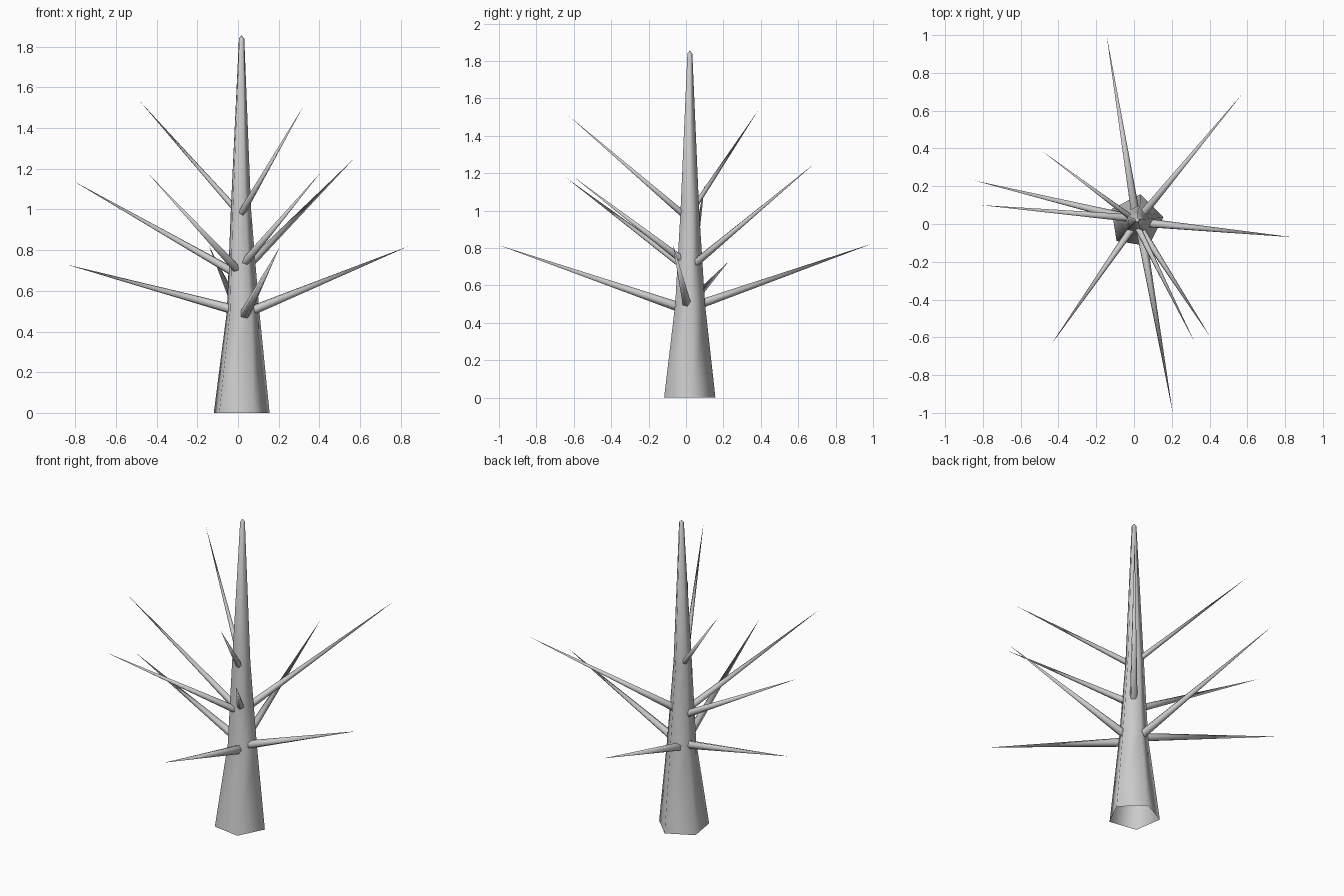
import bpy, bmesh, math
from mathutils import Vector

if "Cube" in bpy.data.objects:
    bpy.data.objects.remove(bpy.data.objects["Cube"])

SIDES = 5


def loft(name, rings, tip, phase=math.radians(9)):
    """Skin five-sided rings (centre, radius, axis) and close them on a tip point."""
    bm = bmesh.new()
    loops = []
    for centre, radius, axis in rings:
        rot = Vector((0, 0, 1)).rotation_difference(Vector(axis))
        loop = []
        for i in range(SIDES):
            a = phase + math.tau * i / SIDES
            p = rot @ Vector((math.cos(a) * radius, math.sin(a) * radius, 0))
            loop.append(bm.verts.new(Vector(centre) + p))
        loops.append(loop)
    for lo, hi in zip(loops, loops[1:]):
        for i in range(SIDES):
            j = (i + 1) % SIDES
            bm.faces.new((lo[i], lo[j], hi[j], hi[i]))
    end = bm.verts.new(tip)
    for i in range(SIDES):
        bm.faces.new((loops[-1][i], loops[-1][(i + 1) % SIDES], end))
    for f in bm.faces:
        f.smooth = True
    mesh = bpy.data.meshes.new(name)
    bm.to_mesh(mesh)
    bm.free()
    obj = bpy.data.objects.new(name, mesh)
    bpy.context.collection.objects.link(obj)
    return obj


# Trunk: open underneath, tapering to a small blunt point
up = (0, 0, 1)
loft("trunk", [((0.011, 0.013, 0), 0.146, up),
               ((0.021, 0.018, 0.5), 0.085, up),
               ((0.012, 0.018, 1.0), 0.053, up),
               ((0.017, 0.02, 1.84), 0.014, up)], (0.017, 0.02, 1.856))

# Branches: start inside the trunk, tip, base radius
branches = [
    # lower tier
    ((0.005, 0.06, 0.495), (-0.145, 1.0, 0.825), 0.025),
    ((0.035, -0.04, 0.485), (0.205, -1.0, 0.815), 0.027),
    ((0.06, 0.005, 0.50), (0.84, -0.07, 0.82), 0.025),
    ((-0.03, 0.03, 0.51), (-0.845, 0.23, 0.73), 0.025),
    # middle tier
    ((-0.02, 0.03, 0.69), (-0.81, 0.10, 1.14), 0.022),
    ((0.045, 0.05, 0.72), (0.57, 0.685, 1.25), 0.022),
    ((-0.01, -0.025, 0.71), (-0.44, -0.64, 1.175), 0.021),
    ((0.035, -0.025, 0.74), (0.405, -0.60, 1.18), 0.021),
    # upper tier
    ((0.02, -0.02, 0.985), (0.32, -0.625, 1.505), 0.018),
    ((-0.015, 0.035, 1.005), (-0.485, 0.385, 1.535), 0.016),
]
for n, (start, tip, radius) in enumerate(branches, 1):
    axis = (Vector(tip) - Vector(start)).normalized()
    loft(f"branch_{n}", [(start, radius, axis)], tip)
